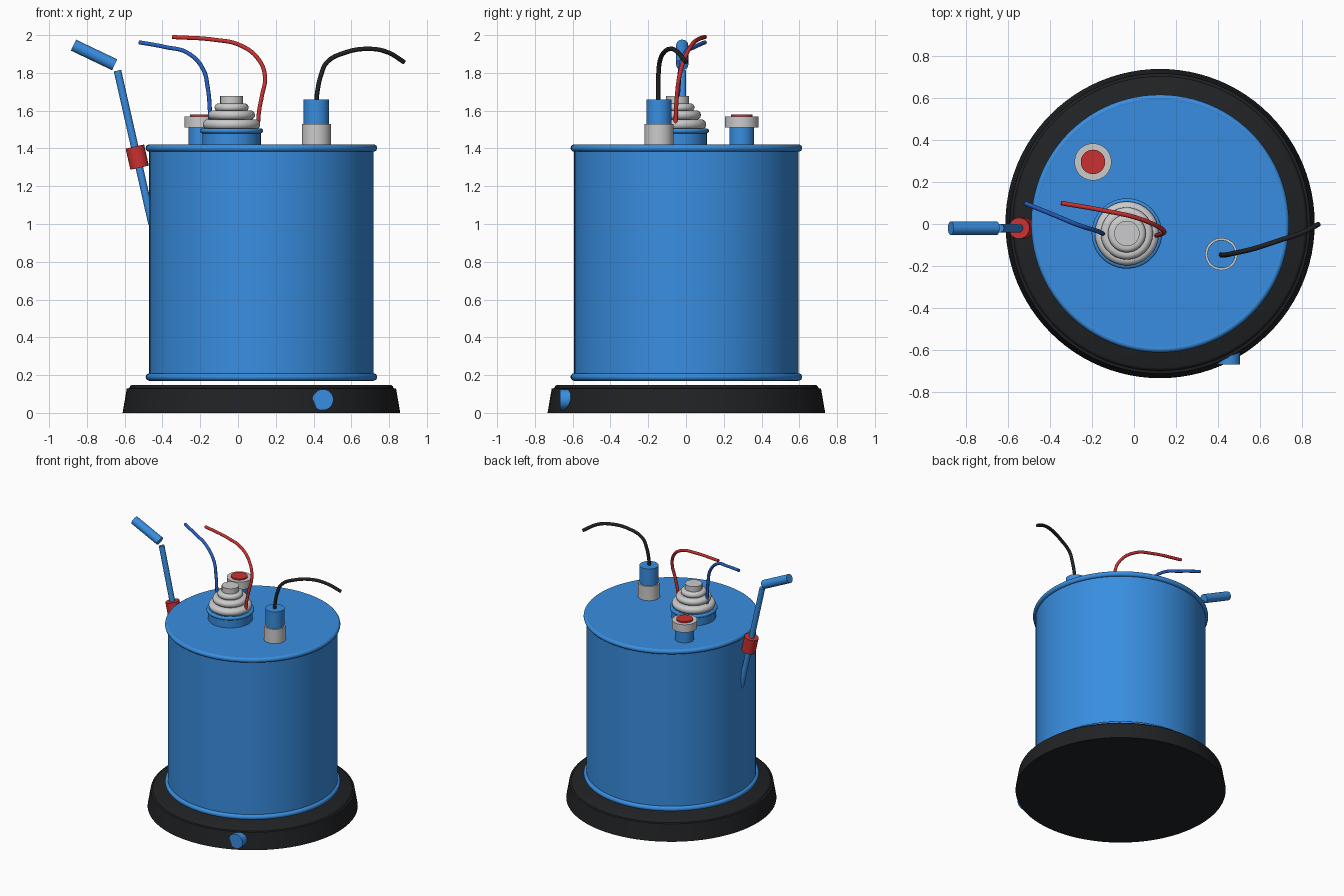
import bpy, bmesh, math
from mathutils import Vector

if "Cube" in bpy.data.objects:
    bpy.data.objects.remove(bpy.data.objects["Cube"])

def mat(name, c):
    m = bpy.data.materials.new(name)
    m.diffuse_color = (*c, 1)
    m.use_nodes = True
    m.node_tree.nodes["Principled BSDF"].inputs["Base Color"].default_value = m.diffuse_color
    return m

BLUE = mat("blue", (0.04, 0.27, 0.75))
NAVY = mat("wire_blue", (0.02, 0.12, 0.55))
RED = mat("red", (0.6, 0.03, 0.03))
BLACK = mat("black", (0.015, 0.016, 0.018))

def activate(ob):
    bpy.ops.object.select_all(action='DESELECT')
    ob.select_set(True)
    bpy.context.view_layer.objects.active = ob

def finish(ob, m):
    if m:
        ob.data.materials.append(m)
    activate(ob)
    bpy.ops.object.shade_smooth_by_angle(angle=math.radians(35))
    return ob

def lathe(name, profile, loc, m=None, n=64):
    """Revolve (radius, height) points around z; open ends are capped."""
    bm = bmesh.new()
    rings = [[bm.verts.new((r * math.cos(2 * math.pi * i / n), r * math.sin(2 * math.pi * i / n), z))
              for i in range(n)] for r, z in profile]
    for a, b in zip(rings, rings[1:]):
        for i in range(n):
            j = (i + 1) % n
            bm.faces.new((a[i], a[j], b[j], b[i]))
    bm.faces.new(rings[0][::-1])
    bm.faces.new(rings[-1])
    bmesh.ops.recalc_face_normals(bm, faces=bm.faces)
    me = bpy.data.meshes.new(name)
    bm.to_mesh(me)
    bm.free()
    ob = bpy.data.objects.new(name, me)
    bpy.context.collection.objects.link(ob)
    ob.location = loc
    return finish(ob, m)

def rod(name, p, q, r, m=None, n=40):
    """Cylinder between two points."""
    p, q = Vector(p), Vector(q)
    d = q - p
    bpy.ops.mesh.primitive_cylinder_add(vertices=n, radius=r, depth=d.length, location=(p + q) / 2,
                                        rotation=d.to_track_quat('Z', 'Y').to_euler())
    ob = bpy.context.object
    ob.name = name
    return finish(ob, m)

def ring(name, R, r, loc, m=None):
    bpy.ops.mesh.primitive_torus_add(major_radius=R, minor_radius=r, major_segments=96,
                                     minor_segments=16, location=loc)
    ob = bpy.context.object
    ob.name = name
    return finish(ob, m)

def wire(name, pts, r, m):
    cu = bpy.data.curves.new(name, 'CURVE')
    cu.dimensions = '3D'
    cu.bevel_depth, cu.bevel_resolution, cu.use_fill_caps = r, 4, True
    sp = cu.splines.new('BEZIER')
    sp.bezier_points.add(len(pts) - 1)
    for b, p in zip(sp.bezier_points, pts):
        b.co = p
        b.handle_left_type = b.handle_right_type = 'AUTO'
    ob = bpy.data.objects.new(name, cu)
    bpy.context.collection.objects.link(ob)
    activate(ob)
    bpy.ops.object.convert(target='MESH')
    return finish(bpy.context.object, m)

# Base and its side plug
CX, CY = 0.124, 0.002
lathe("base", [(.735, 0), (.713, .128), (.7, .131), (.695, .142), (.685, .148)], (CX, CY, 0), BLACK, 96)
rod("base_plug", (.45, -.55, .07), (.45, -.667, .07), .055, BLUE)

# Drum with rolled rims
lathe("drum", [(.594, .17), (.594, 1.42)], (CX, CY, 0), BLUE, 96)
for name, z in (("lower_rim", .19), ("upper_rim", 1.402)):
    ring(name, .594, .019, (CX, CY, z), BLUE)

# Central bushing: blue collar, ribbed insulator, post
BX, BY = -.034, -.045
lathe("bushing_collar", [(.155, 1.41), (.155, 1.5)], (BX, BY, 0), BLUE)
ring("collar_rim", .154, .013, (BX, BY, 1.493), BLUE)
ribs = []
for outer, z, h in ((.152, 1.527, .027), (.124, 1.577, .025), (.09, 1.617, .021)):
    for k in range(9):
        a = -math.pi / 2 + math.pi * k / 8
        ribs.append((outer - h + h * math.cos(a), z + h * math.sin(a)))
lathe("insulator", ribs, (BX, BY, 0))
lathe("bushing_post", [(.06, 1.6), (.06, 1.678)], (BX, BY, 0))

# Rear port with red cap
P = (-.195, .295, 0)
lathe("port_neck", [(.066, 1.41), (.066, 1.52)], P, BLUE)
lathe("port_collar", [(.088, 1.51), (.088, 1.57)], P)
lathe("port_cap", [(.058, 1.55), (.058, 1.58)], P, RED)

# Front terminal
T = (.415, -.143, 0)
lathe("terminal_base", [(.077, 1.41), (.077, 1.53)], T)
lathe("terminal_top", [(.067, 1.52), (.067, 1.66)], T, BLUE)

# Wires
wire("black_wire", [(.415, -.147, 1.65), (.42, -.147, 1.7), (.44, -.146, 1.79), (.47, -.14, 1.855),
                    (.566, -.118, 1.907), (.7, -.075, 1.927), (.79, -.045, 1.91), (.88, 0, 1.857)], .012, BLACK)
wire("red_wire", [(.106, -.055, 1.53), (.112, -.053, 1.6), (.127, -.048, 1.68), (.143, -.036, 1.777),
                  (.11, -.01, 1.87), (.01, .03, 1.947), (-.122, .06, 1.975), (-.347, .1, 1.99)], .011, RED)
wire("blue_wire", [(-.148, -.045, 1.53), (-.15, -.045, 1.62), (-.16, -.04, 1.72), (-.185, -.03, 1.82),
                   (-.265, -.005, 1.905), (-.386, .045, 1.937), (-.522, .1, 1.962)], .011, NAVY)

# Lever with red sleeve and angled grip
Y = -.02
rod("lever_arm", (-.455, Y, 1.0), (-.638, Y, 1.812), .02, BLUE)
rod("lever_sleeve", (-.521, Y, 1.298), (-.546, Y, 1.41), .05, RED)
rod("lever_grip", (-.871, Y, 1.947), (-.653, Y, 1.843), .032, BLUE)
